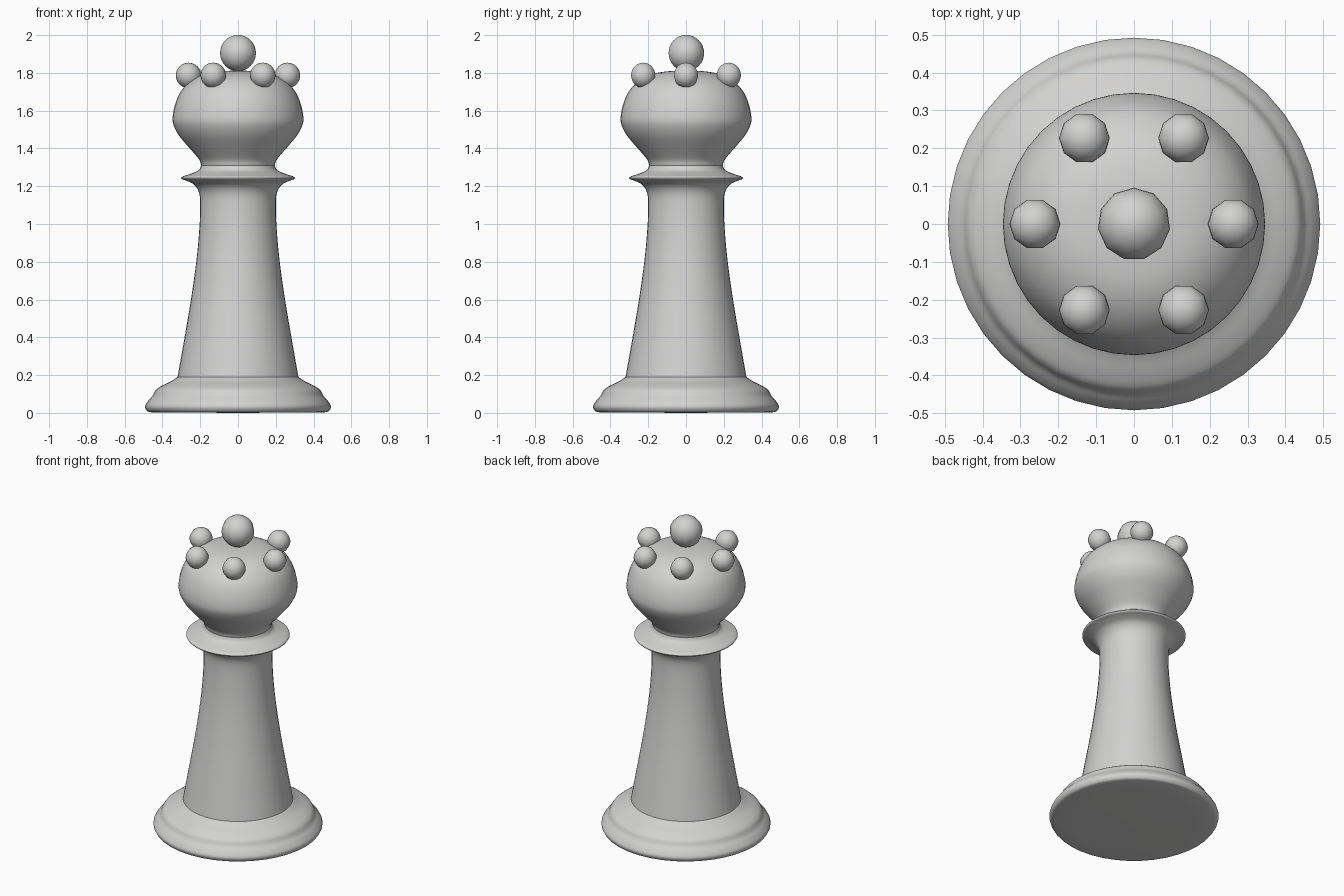
import bpy, bmesh, math
from mathutils import Vector

if "Cube" in bpy.data.objects:
    bpy.data.objects.remove(bpy.data.objects["Cube"])

SEGMENTS = 40
grey = bpy.data.materials.new("light_grey")
grey.diffuse_color = (0.65, 0.645, 0.64, 1)
grey.use_nodes = True
grey.node_tree.nodes["Principled BSDF"].inputs["Base Color"].default_value = grey.diffuse_color


def smooth_curve(points, steps=4):
    """Catmull-Rom curve through (radius, height) points."""
    p = [Vector(q) for q in points]
    p = [2 * p[0] - p[1]] + p + [2 * p[-1] - p[-2]]
    out = []
    for a, b, c, d in zip(p, p[1:], p[2:], p[3:]):
        for i in range(steps):
            t = i / steps
            out.append(0.5 * (2 * b + (c - a) * t + (2 * a - 5 * b + 4 * c - d) * t * t
                              + (3 * b - a - 3 * c + d) * t ** 3))
    return out + [p[-2]]


def finish(bm, name, angle):
    bmesh.ops.recalc_face_normals(bm, faces=bm.faces)
    mesh = bpy.data.meshes.new(name)
    bm.to_mesh(mesh)
    bm.free()
    mesh.materials.append(grey)
    obj = bpy.data.objects.new(name, mesh)
    bpy.context.collection.objects.link(obj)
    bpy.ops.object.select_all(action='DESELECT')
    bpy.context.view_layer.objects.active = obj
    obj.select_set(True)
    bpy.ops.object.shade_smooth_by_angle(angle=math.radians(angle))
    return obj


def lathe(name, *sections, angle=40):
    """Spin the joined smooth sections around z; corners stay between sections."""
    profile = [v for s in sections for v in smooth_curve(s)]
    bm = bmesh.new()
    verts = [bm.verts.new((v.x, 0, v.y)) for v in profile]
    edges = [bm.edges.new(pair) for pair in zip(verts, verts[1:])]
    bmesh.ops.spin(bm, geom=verts + edges, cent=(0, 0, 0), axis=(0, 0, 1),
                   angle=math.tau, steps=SEGMENTS, use_duplicate=False)
    bmesh.ops.remove_doubles(bm, verts=bm.verts, dist=0.0005)
    return finish(bm, name, angle)


def ball(name, location, radius, segments, turn=0):
    bm = bmesh.new()
    bmesh.ops.create_uvsphere(bm, u_segments=segments, v_segments=16, radius=radius)
    # place one vertex column on +x, then apply the requested turn
    far = max(bm.verts, key=lambda v: v.co.xy.length)
    offset = turn - math.atan2(far.co.y, far.co.x)
    obj = finish(bm, name, 60)
    obj.location = location
    obj.rotation_euler.z = offset


# Wide foot with a flat underside
lathe("base",
      [(0, 0), (0.46, 0.003)],
      [(0.46, 0.003), (0.482, 0.01), (0.492, 0.035), (0.475, 0.065), (0.453, 0.09),
       (0.435, 0.122), (0.4, 0.145), (0.355, 0.167), (0.32, 0.19)],
      [(0.32, 0.19), (0.29, 0.19)])

# Tapered shaft flaring into the collar, then in to the neck
lathe("column_and_collar",
      [(0.32, 0.19), (0.283, 0.4), (0.249, 0.6), (0.221, 0.8), (0.205, 0.97),
       (0.2, 1.1), (0.206, 1.165), (0.23, 1.206), (0.266, 1.226), (0.298, 1.237)],
      [(0.298, 1.237), (0.301, 1.244), (0.293, 1.252)],
      [(0.293, 1.252), (0.245, 1.268), (0.208, 1.285), (0.194, 1.31)], angle=70)

# Bulbous head
lathe("head",
      [(0.194, 1.31), (0.206, 1.342), (0.255, 1.4), (0.31, 1.465), (0.34, 1.52),
       (0.346, 1.565), (0.334, 1.63), (0.304, 1.7), (0.25, 1.757), (0.18, 1.793),
       (0.1, 1.808), (0, 1.813)], angle=70)

# Crown: one large ball ringed by six small ones
ball("top_ball", (0, 0, 1.905), 0.096, 11, math.pi / 2)
for i in range(6):
    a = i * math.pi / 3
    ball(f"crown_ball_{i + 1}", (0.262 * math.cos(a), 0.262 * math.sin(a), 1.787), 0.067, 10)
